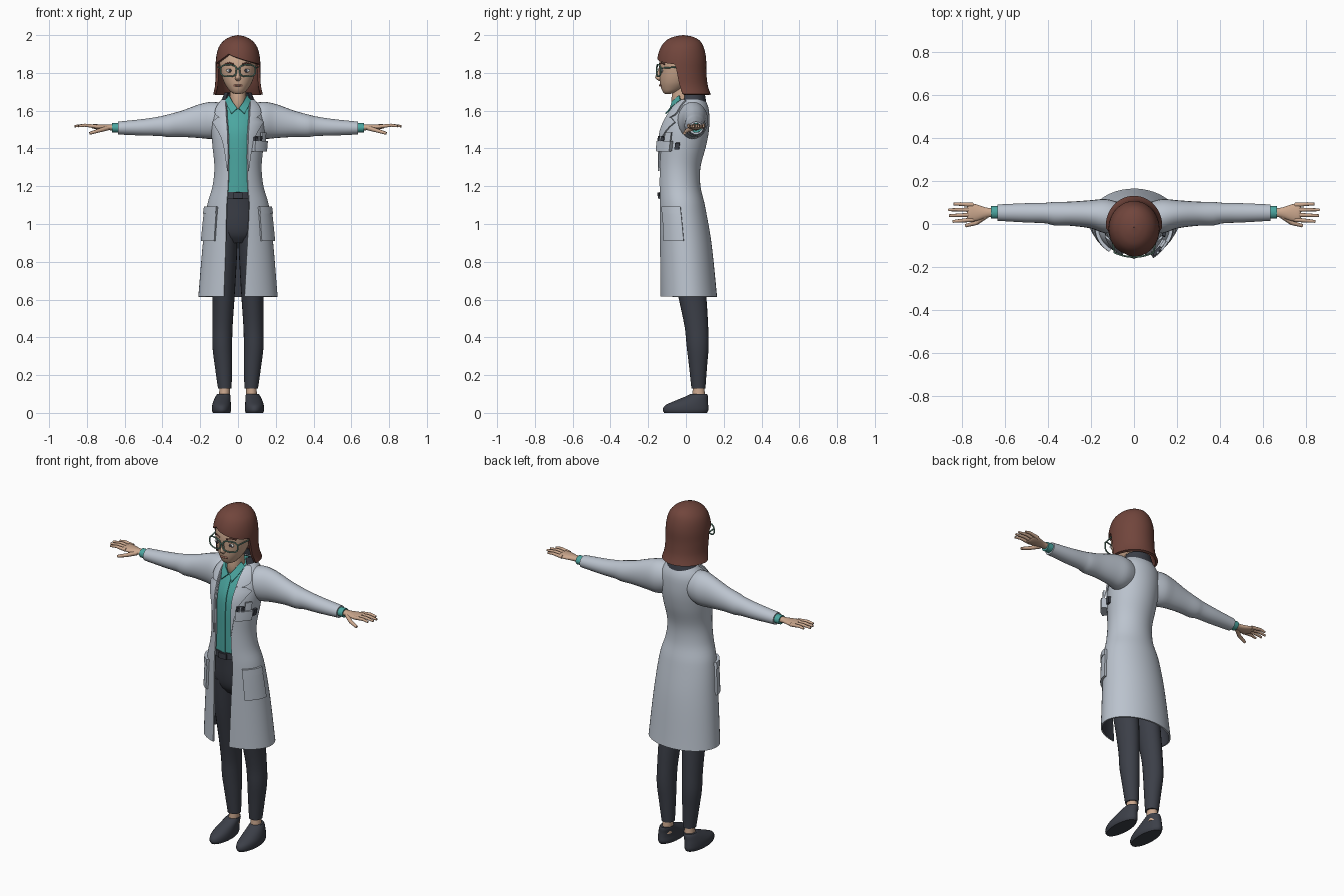
import bpy, bmesh
from math import sin, cos, pi, asin, radians
from mathutils import Vector

if "Cube" in bpy.data.objects:
    bpy.data.objects.remove(bpy.data.objects["Cube"])

def material(name, r, g, b):
    m = bpy.data.materials.new(name)
    m.use_nodes = True
    m.diffuse_color = (r, g, b, 1)
    bsdf = m.node_tree.nodes["Principled BSDF"]
    bsdf.inputs["Base Color"].default_value = (r, g, b, 1)
    bsdf.inputs["Roughness"].default_value = 0.8
    return m

coat_grey = material("coat_grey", .5, .55, .62)
slate = material("slate", .045, .05, .065)
teal = material("teal", .07, .38, .35)
skin = material("skin", .6, .39, .27)
brown = material("hair_brown", .165, .06, .045)
frame_green = material("frame_green", .15, .3, .23)
eye_white = material("eye_white", .7, .7, .68)
lip = material("lip", .4, .18, .13)
parts = []

def add(name, data, mats):
    ob = bpy.data.objects.new(name, data)
    bpy.context.collection.objects.link(ob)
    for m in mats:
        data.materials.append(m)
    parts.append(ob)
    return ob

def grid(name, rows, mats, closed=True, cap=True, thick=0, offset=-1):
    """Skin rows of points; optionally close, cap or thicken them."""
    bm = bmesh.new()
    vs = [[bm.verts.new(p) for p in r] for r in rows]
    n = len(rows[0])
    for a, b in zip(vs, vs[1:]):
        for j in range(n if closed else n - 1):
            k = (j + 1) % n
            bm.faces.new((a[j], a[k], b[k], b[j]))
    if closed and cap:
        bm.faces.new(vs[0])
        bm.faces.new(vs[-1])
        bmesh.ops.recalc_face_normals(bm, faces=bm.faces)
    me = bpy.data.meshes.new(name)
    bm.to_mesh(me)
    bm.free()
    ob = add(name, me, mats)
    if thick:
        mod = ob.modifiers.new("thickness", "SOLIDIFY")
        mod.thickness, mod.offset = thick, offset
        mod.material_offset = len(mats) - 1
    return ob

def at(table, k):
    """Smooth interpolation of a table on its first column."""
    k = min(max(k, table[0][0]), table[-1][0])
    i = max(j for j in range(len(table) - 1) if table[j][0] <= k)
    a, b = table[i], table[i + 1]
    p, q = table[max(i - 1, 0)], table[min(i + 2, len(table) - 1)]
    h = b[0] - a[0]
    u = (k - a[0]) / h
    out = []
    for c in range(1, len(a)):
        m0 = (b[c] - p[c]) / (b[0] - p[0]) * h
        m1 = (q[c] - a[c]) / (q[0] - a[0]) * h
        d = b[c] - a[c]
        out.append(a[c] + u * (m0 + u * (3*d - 2*m0 - m1 + u * (m0 + m1 - 2*d))))
    return out

def loft(name, table, mat, axis="z", s=1, n=24, steps=4):
    """Ellipses (key, centre, centre, radius, radius) along an axis."""
    keys = [a[0] + (b[0] - a[0]) * i / steps for a, b in zip(table, table[1:]) for i in range(steps)]
    rows = []
    for k in keys + [table[-1][0]]:
        c, d, e, f = at(table, k)
        row = []
        for j in range(n):
            p, q = c + e * sin(2*pi*j/n), d - f * cos(2*pi*j/n)
            x, y, z = (p, q, k) if axis == "z" else (k, p, q)
            row.append((s * x, y, z))
        rows.append(row)
    return grid(name, rows, [mat])

def tube(name, pts, r, mat, tip=1, cyclic=False):
    cu = bpy.data.curves.new(name, "CURVE")
    cu.dimensions, cu.bevel_depth, cu.bevel_resolution = "3D", r, 3
    cu.use_fill_caps = True
    sp = cu.splines.new("POLY")
    sp.points.add(len(pts) - 1)
    for i, (v, p) in enumerate(zip(sp.points, pts)):
        v.co = (*p, 1)
        v.radius = 1 + (tip - 1) * i / (len(pts) - 1)
    sp.use_cyclic_u = cyclic
    return add(name, cu, [mat])

def ball(name, loc, size, mat):
    bm = bmesh.new()
    bmesh.ops.create_uvsphere(bm, u_segments=16, v_segments=10, radius=1)
    for v in bm.verts:
        v.co = Vector(loc) + v.co * Vector(size)
    me = bpy.data.meshes.new(name)
    bm.to_mesh(me)
    bm.free()
    return add(name, me, [mat])

def wrap(table, z, t, off=0):
    """Point on a body surface given as (z, half width, front, back)."""
    w, f, b = at(table, z)[:3]
    return ((w + off) * sin(t), (f + b) / 2 - ((b - f) / 2 + off) * cos(t), z)

def span(a, b, n):
    return [a + (b - a) * i / n for i in range(n + 1)]

# Coat: height, half width, front, back, opening on either side
COAT = [(.615, .21, -.136, .165, .075, .035), (.9, .186, -.142, .135, .065, .05),
        (1.1, .163, -.146, .1, .06, .06), (1.2, .135, -.148, .077, .053, .053),
        (1.3, .125, -.148, .077, .05, .05), (1.42, .136, -.146, .108, .05, .05),
        (1.5, .142, -.136, .122, .053, .053), (1.57, .14, -.105, .124, .058, .058),
        (1.62, .123, -.072, .118, .06, .06), (1.66, .085, -.03, .1, .06, .06)]
rows = []
for z in span(.615, 1.66, 50):
    w, f, b, left, right = at(COAT, z)
    rows.append([wrap(COAT, z, t) for t in span(asin(right / w), 2*pi - asin(left / w), 48)])
grid("coat_body", rows, [coat_grey, slate], closed=False, thick=.008)
grid("coat_collar", [[(w * sin(t), .035 - d * cos(t), z) for t in span(radians(50), radians(310), 30)]
                     for z, w, d in ((1.63, .095, .075), (1.66, .085, .07), (1.695, .072, .064))],
     [slate], closed=False, thick=.008)

def patch(name, edges, off, thick, mat):
    """Plate on the coat from rows of (height, start angle, end angle)."""
    return grid(name, [[wrap(COAT, z, t, off) for t in span(a, b, 8)] for z, a, b in edges],
                [mat], closed=False, thick=thick, offset=0)

LAPEL = [(1.28, .002), (1.45, .03), (1.53, .066), (1.553, .074), (1.562, .045)]
COLLAR = [(1.563, .035), (1.58, .055), (1.62, .045), (1.655, .02)]
for s, side in ((1, "left"), (-1, "right")):
    for part, table in (("lapel", LAPEL), ("lapel_top", COLLAR)):
        edges = []
        for z in span(table[0][0], table[-1][0], 12):
            w, edge = at(COAT, z)[0], at(COAT, z)[4]
            edges.append((z, s * asin(edge / w), s * asin(min(.97, (edge + at(table, z)[0]) / w))))
        patch(f"{side}_{part}", edges, .007, .009, coat_grey)
    # Hip pockets with a hem band
    a, b = s * radians(40), s * radians(87)
    patch(side + "_hip_pocket", [(z, a, b) for z in span(.91, 1.09, 6)], .006, .012, coat_grey)
    patch(side + "_pocket_hem", [(z, a, b) for z in span(1.055, 1.092, 2)], .009, .014, coat_grey)

    # Sleeves, cuffs and hands
    loft(side + "_sleeve", [(.05, .03, 1.555, .065, .075), (.13, .036, 1.549, .08, .098),
         (.2, .045, 1.545, .066, .09), (.3, .048, 1.53, .056, .069), (.37, .048, 1.52, .055, .06),
         (.41, .051, 1.518, .048, .052), (.5, .052, 1.512, .045, .044),
         (.635, .053, 1.508, .038, .034)], coat_grey, "x", s)
    loft(side + "_cuff", [(.6, .054, 1.509, .03, .026), (.667, .054, 1.509, .029, .025)], teal, "x", s)
    loft(side + "_palm", [(.65, .054, 1.511, .02, .016), (.69, .053, 1.512, .024, .015),
         (.74, .053, 1.514, .04, .014), (.77, .055, 1.517, .04, .011), (.777, .055, 1.517, .034, .006)],
         skin, "x", s)
    for i, reach in enumerate((.845, .862, .865, .84)):
        y = .02 + .023 * i
        tube(f"{side}_finger_{i + 1}", [(s * .75, y, 1.516), (s * .81, y + .003 * i - .005, 1.523),
             (s * reach, y + .004 * i - .008, 1.518)], .0105, skin, .6)
    tube(side + "_thumb", [(s * .69, .038, 1.508), (s * .735, .005, 1.495), (s * .785, -.008, 1.48)],
         .013, skin, .6)

    # Trouser legs, ankles and shoes
    loft(side + "_trouser_leg", [(.13, .07, .066, .036, .037), (.25, .077, .064, .046, .048),
         (.35, .083, .062, .052, .058), (.45, .082, .056, .053, .062), (.6, .077, .036, .058, .073),
         (.8, .073, .005, .066, .084), (.98, .064, -.015, .064, .09)], slate, "z", s)
    loft(side + "_ankle", [(.06, .074, .068, .03, .036), (.14, .07, .067, .027, .03)], skin, "z", s)
    loft(side + "_shoe", [(0, .087, -.002, .046, .113), (.015, .087, -.002, .051, .121),
         (.04, .087, .004, .05, .114), (.065, .084, .03, .045, .086), (.088, .079, .058, .039, .058),
         (.1, .076, .068, .034, .044)], slate, "z", s)

    # Shirt collar flaps
    grid(side + "_shirt_collar", [[(s * .004, -.083, 1.612), (s * .034, -.108, 1.583)],
         [(s * .03, -.072, 1.648), (s * .055, -.07, 1.622)],
         [(s * .046, -.035, 1.68), (s * .066, -.03, 1.655)]], [teal], closed=False, thick=.007, offset=0)

    # Eyes, brows and glasses
    ball(side + "_eye", (s * .044, -.128, 1.812), (.019, .007, .01), eye_white)
    ball(side + "_iris", (s * .043, -.133, 1.812), (.008, .004, .009), slate)
    tube(side + "_brow", [(s * .02, -.138, 1.846), (s * .045, -.13, 1.853), (s * .07, -.112, 1.846)],
         .004, brown)
    rim = []
    for t in span(0, 2 * pi, 24)[:-1]:
        x = .05 + .042 * abs(cos(t)) ** .7 * (1 if cos(t) > 0 else -1)
        rim.append((s * x, -.154 + 2.5 * x * x, 1.812 + .031 * abs(sin(t)) ** .7 * (1 if sin(t) > 0 else -1)))
    tube(side + "_lens_rim", rim, .004, frame_green, cyclic=True)
    tube(side + "_temple", [(s * .091, -.132, 1.825), (s * .104, -.06, 1.83), (s * .108, .01, 1.832)],
         .004, frame_green)
tube("glasses_bridge", [(-.012, -.153, 1.818), (0, -.156, 1.822), (.012, -.153, 1.818)], .004, frame_green)

# Chest pocket, card and pens on the left breast
def chest(name, z0, z1, a, b, off, thick, mat):
    patch(name, [(z, radians(a), radians(b)) for z in span(z0, z1, 3)], off, thick, mat)
chest("chest_pocket", 1.385, 1.44, 32, 66, .019, .034, coat_grey)
chest("pocket_card", 1.4, 1.485, 50, 64, .02, .012, coat_grey)
chest("pocket_flap", 1.432, 1.462, 33, 48, .022, .02, slate)
for i in range(3):
    p, q = (wrap(COAT, z, radians(35 + 6 * i), .03) for z in (1.4, 1.465))
    tube(f"pen_{i + 1}", [p, q], .005, slate if i % 2 == 0 else coat_grey)
chest("badge_clip", 1.395, 1.43, 74, 84, .008, .014, slate)

# Shirt, placket, hips and belt
ring = span(0, 2 * pi, 32)[:-1]
grid("shirt", [[wrap(COAT, z, t, -.015) for t in ring] for z in span(1.15, 1.655, 24)], [teal])
patch("shirt_placket", [(z, -.09, .09) for z in span(1.17, 1.6, 20)], -.013, .006, teal)
loft("trouser_hips", [(.9, 0, -.01, .07, .06), (.94, 0, -.016, .115, .085), (1.0, 0, -.022, .13, .095),
     (1.1, 0, -.027, .125, .1), (1.165, 0, -.034, .112, .1)], slate)
loft("belt", [(1.133, 0, -.034, .118, .106), (1.17, 0, -.035, .114, .106)], slate, steps=1)
patch("belt_buckle", [(z, -.17, .17) for z in (1.135, 1.152, 1.168)], -.002, .009, slate)

# Neck, head and face
loft("neck", [(1.57, 0, -.005, .045, .045), (1.64, 0, -.018, .045, .057), (1.73, 0, -.022, .042, .048)], skin)
loft("head", [(1.688, 0, -.098, .012, .012), (1.695, 0, -.087, .032, .032), (1.715, 0, -.07, .052, .06),
     (1.75, 0, -.055, .074, .083), (1.8, 0, -.045, .09, .096), (1.86, 0, -.035, .098, .106),
     (1.92, 0, -.03, .088, .092), (1.96, 0, -.025, .055, .06)], skin, n=32)
loft("nose", [(1.757, 0, -.138, .006, .006), (1.768, 0, -.142, .015, .016), (1.778, 0, -.144, .013, .019),
     (1.805, 0, -.139, .008, .012), (1.835, 0, -.134, .007, .007)], skin, n=12)
tube("mouth", [(-.022, -.131, 1.732), (0, -.139, 1.734), (.022, -.131, 1.732)], .005, lip)

# Bobbed hair with a side parting
HAIR = [(1.685, .132, -.15, .132), (1.73, .121, -.15, .116), (1.8, .119, -.153, .108),
        (1.88, .116, -.151, .106), (1.94, .1, -.131, .092), (1.975, .07, -.1, .068),
        (1.993, .035, -.058, .03), (2.0, .002, -.017, -.013)]

def hair_edge(t):
    d = t if t <= pi else t - 2 * pi
    x = .115 * sin(d) + .05
    fringe = 1.9 - (.055 * (x / .165) ** .8 if x > 0 else -.05 * x / .065)
    u = min(max((abs(d) - radians(74)) / radians(14), 0), 1)
    return fringe + (1.687 - fringe) * u * u * (3 - 2 * u)

turn = span(0, 2 * pi, 96)[:-1]
rows = []
for i in range(25):
    k = sin(pi / 2 * i / 24)
    rows.append([wrap(HAIR, hair_edge(t) + (2 - hair_edge(t)) * k, t) for t in turn])
grid("hair", rows, [brown], cap=False, thick=.014)

# Bake modifiers and curves, then smooth
bpy.ops.object.select_all(action="DESELECT")
for ob in parts:
    ob.select_set(True)
bpy.context.view_layer.objects.active = parts[0]
bpy.ops.object.convert(target="MESH")
bpy.ops.object.shade_smooth_by_angle(angle=radians(45))
